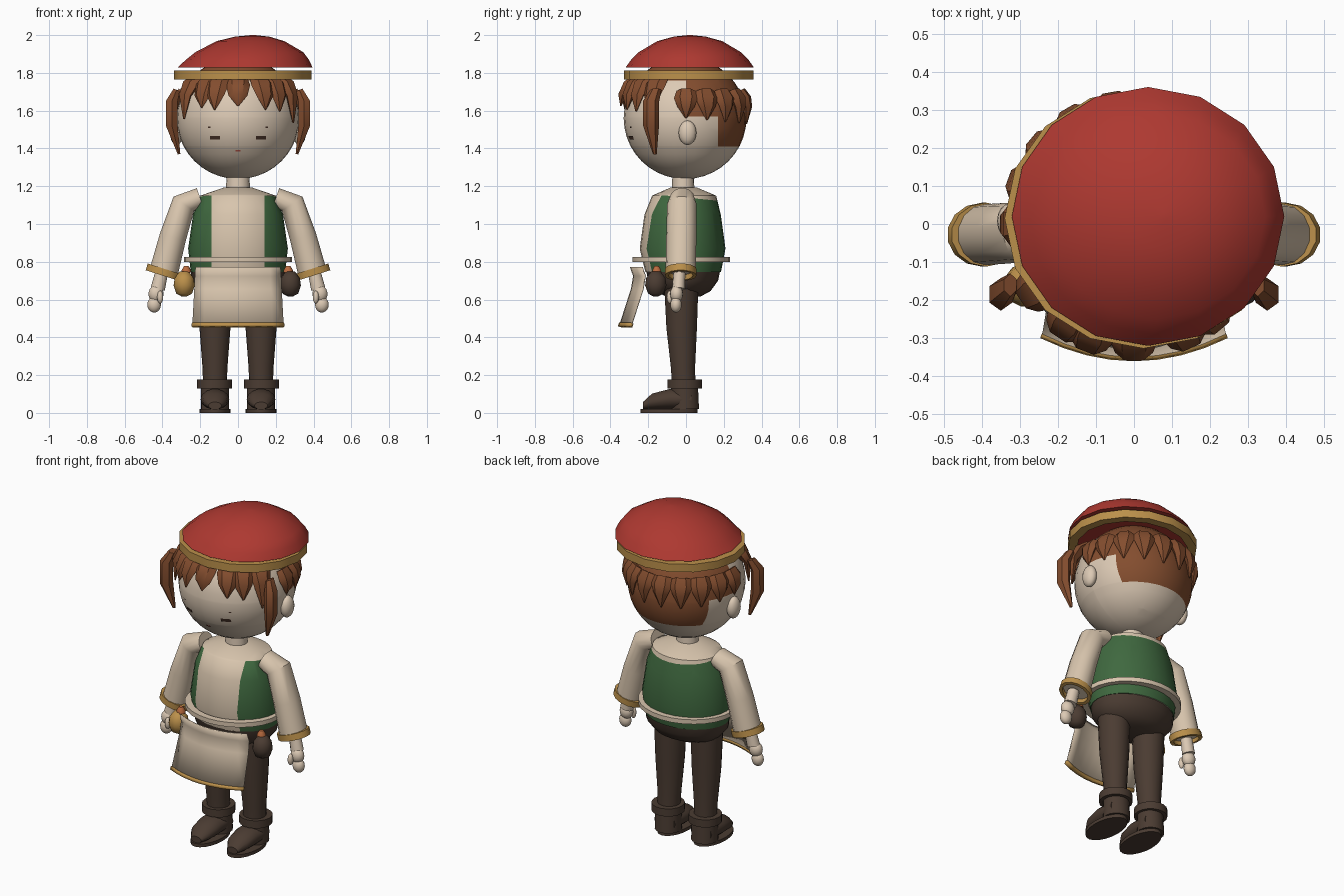
import bpy, bmesh
from math import sin, cos, pi, radians, sqrt
from mathutils import Vector as V

if "Cube" in bpy.data.objects:
    bpy.data.objects.remove(bpy.data.objects["Cube"])


def material(name, *rgb):
    m = bpy.data.materials.new(name)
    m.use_nodes = True
    m.diffuse_color = (*rgb, 1)
    m.node_tree.nodes["Principled BSDF"].inputs["Base Color"].default_value = (*rgb, 1)
    return m


SKIN = material("skin", .72, .59, .46)
CREAM = material("cream cloth", .69, .56, .42)
RED = material("red felt", .42, .04, .03)
GOLD = material("gold trim", .5, .28, .07)
HAIR = material("brown hair", .23, .075, .028)
GREEN = material("green vest", .05, .14, .05)
DARK = material("dark leather", .07, .045, .032)
ORANGE = material("orange knob", .5, .15, .05)
EYE = material("eye brown", .06, .03, .02)
MOUTH = material("mouth red", .5, .1, .07)
X, Y, Z = V((1, 0, 0)), V((0, 1, 0)), V((0, 0, 1))


def finish(name, bm, mats, mirror=False, angle=38):
    bmesh.ops.recalc_face_normals(bm, faces=bm.faces)
    me = bpy.data.meshes.new(name)
    bm.to_mesh(me)
    bm.free()
    for m in mats:
        me.materials.append(m)
    me.shade_smooth()
    me.set_sharp_from_angle(angle=radians(angle))
    ob = bpy.data.objects.new(name, me)
    bpy.context.collection.objects.link(ob)
    if mirror:
        ob.modifiers.new("Mirror", 'MIRROR')
    return ob


def loft_bm(rings, n, closed=False):
    """Skin a row of ellipses given as (centre, axis a, axis b)."""
    bm = bmesh.new()
    loops = [[bm.verts.new(V(c) + a * cos(2 * pi * i / n) + b * sin(2 * pi * i / n))
              for i in range(n)] for c, a, b in rings]
    pairs = list(zip(loops, loops[1:]))
    if closed:
        pairs.append((loops[-1], loops[0]))
    else:
        bm.faces.new(loops[0])
        bm.faces.new(loops[-1])
    for p, q in pairs:
        for i in range(n):
            j = (i + 1) % n
            bm.faces.new((p[i], p[j], q[j], q[i]))
    return bm


def stack(rows):
    """Horizontal ellipses from (cx, cy, z, rx, ry)."""
    return [((cx, cy, z), X * rx, Y * ry) for cx, cy, z, rx, ry in rows]


def band(cx, cy, z0, z1, rx, ry, t):
    return stack([(cx, cy, z0, rx, ry), (cx, cy, z1, rx, ry),
                  (cx, cy, z1, rx - t, ry - t), (cx, cy, z0, rx - t, ry - t)])


def tube(path, side):
    """Rings across a path of (point, half width, half depth)."""
    pts = [V(p[0]) for p in path]
    rings = []
    for i, (p, w, d) in enumerate(path):
        t = (pts[min(i + 1, len(pts) - 1)] - pts[max(i - 1, 0)]).normalized()
        rings.append((pts[i], side * w, t.cross(side).normalized() * d))
    return rings


def ball(name, loc, size, mat, mirror=False):
    bm = bmesh.new()
    bmesh.ops.create_uvsphere(bm, u_segments=16, v_segments=10, radius=1)
    for v in bm.verts:
        v.co = V(loc) + V(a * b for a, b in zip(v.co, size))
    return finish(name, bm, [mat], mirror)


def cut(bm, co, no):
    bmesh.ops.bisect_plane(bm, geom=bm.verts[:] + bm.edges[:] + bm.faces[:],
                           plane_co=co, plane_no=no)


# Head, with the hair cap cut into its surface
HC, HR = V((0, -.005, 1.56)), V((.325, .325, .322))
bm = bmesh.new()
bmesh.ops.create_uvsphere(bm, u_segments=32, v_segments=20, radius=1)
for v in bm.verts:
    v.co = HC + V(a * b for a, b in zip(v.co, HR))
for co, no in (((0, 0, 0), Y), ((0, .17, 0), Y), ((0, 0, 1.57), Z), ((0, 0, 1.41), Z), ((0, 0, 1.76), Z)):
    cut(bm, co, no)
for f in bm.faces:
    c = f.calc_center_median()
    f.material_index = int(c.z > 1.76 or (c.y > 0 and c.z > 1.57) or (c.y > .17 and c.z > 1.41))
finish("head", bm, [SKIN, HAIR], angle=60)
ball("ears", (.325, .008, 1.483), (.035, .047, .065), SKIN, True)


# Face details as thin plates following the head
def face_plate(name, x, z, w, h, mat, mirror=False):
    bm = bmesh.new()
    bmesh.ops.create_grid(bm, x_segments=4, y_segments=2, size=1)
    for v in bm.verts:
        px, pz = x + v.co.x * w, z + v.co.y * h
        k = 1 - (px / HR.x) ** 2 - ((pz - HC.z) / HR.z) ** 2
        v.co = (px, HC.y - HR.y * sqrt(k) - .004, pz)
    for f in bm.faces:
        f.normal_update()
        if f.normal.y > 0:
            f.normal_flip()
    finish(name, bm, [mat], mirror)


face_plate("eyes", .122, 1.457, .026, .01, EYE, True)
face_plate("eyebrows", .152, 1.512, .007, .003, EYE, True)
face_plate("mouth", 0, 1.388, .013, .005, MOUTH)


# Hair locks
def lock(name, deg, rows):
    """Lock hanging from the head at an angle; rows of (radius, z, width, depth)."""
    a = radians(deg)
    out, side = V((cos(a), sin(a), 0)), V((-sin(a), cos(a), 0))
    path = [(out * r + Z * z, w, d) for r, z, w, d in rows]
    finish(name, loft_bm(tube(path, side), 6), [HAIR])


for i in range(10):
    drop = .03 * sin(pi * i / 9)
    lock(f"back_lock_{i}", i * 20, [(.295, 1.705, .05, .025), (.32, 1.665, .064, .03),
         (.33, 1.62, .045, .025), (.325, 1.56 - drop, .004, .004)])
for i, (deg, tip) in enumerate([(-56, .07), (-34, .01), (-21, .02), (0, 0), (25, .02), (40, .03), (58, .09)]):
    lock(f"fringe_lock_{i}", deg - 90, [(.255, 1.775, .05, .025), (.305, 1.735, .064, .035),
         (.338, 1.68, .05, .025), (.345, 1.625 - tip, .004, .004)])
side_path = [((.325, -.16, 1.71), .03, .02), ((.35, -.185, 1.65), .043, .035),
             ((.35, -.185, 1.52), .042, .035), ((.312, -.165, 1.37), .01, .008)]
finish("side_locks", loft_bm(tube(side_path, Y), 6), [HAIR], True)

# Hat
dome = [(.037, .02, 1.828, .358, .34), (.05, .02, 1.87, .325, .31), (.06, .02, 1.91, .285, .27),
        (.066, .02, 1.968, .18, .172), (.075, .02, 1.992, .09, .085), (.08, .02, 2.0, .01, .01)]
finish("hat_dome", loft_bm(stack(dome), 16), [RED], angle=50)
finish("hat_band", loft_bm(band(.025, .015, 1.765, 1.813, .365, .342, .05), 16, True), [GOLD])

# Neck and torso; the vest is cut into the torso surface
finish("neck", loft_bm(stack([(0, -.015, 1.15, .065, .06), (0, -.015, 1.27, .06, .057)]), 16), [SKIN])
torso = [(0, -.015, .745, .25, .2), (0, -.018, .87, .264, .227), (0, -.018, 1.05, .238, .202),
         (0, -.01, 1.15, .2, .17), (0, -.012, 1.193, .075, .07)]
bm = loft_bm(stack(torso), 28)
for co, no in (((.14, 0, 0), X), ((-.14, 0, 0), X), ((0, 0, 1.14), V((0, .1, 1)))):
    cut(bm, co, no)
for f in bm.faces:
    c = f.calc_center_median()
    f.material_index = int(c.z + .1 * c.y < 1.14 and not (abs(c.x) < .14 and c.y < 0))
finish("shirt_and_vest", bm, [CREAM, GREEN], angle=50)
finish("belt", loft_bm(band(0, -.025, .798, .825, .287, .258, .04), 28, True), [CREAM])
hips = [(0, -.015, .615, .13, .09), (0, -.015, .645, .2, .145), (0, -.015, .7, .245, .185),
        (0, -.015, .765, .25, .198)]
finish("hips", loft_bm(stack(hips), 24), [DARK])

# Sleeves, cuffs and hands
arm = [((.2, -.02, 1.138), .065, .056), ((.287, -.022, 1.107), .078, .068),
       ((.345, -.025, .93), .08, .073), ((.392, -.028, .75), .08, .078)]
finish("sleeves", loft_bm(tube(arm, Y), 14), [CREAM], True)
down = V((.3, 0, -.95)).normalized()
across = Y.cross(down)
rim = V((.393, -.028, .748))
finish("cuffs", loft_bm([(rim + down * d, Y * r, across * (r + .012)) for d, r in
                         ((-.015, .084), (.022, .084), (.022, .065), (-.015, .065))], 14, True), [GOLD], True)
wrist = [((.405, -.035, .74), .032, .034), ((.425, -.04, .655), .034, .038)]
finish("wrists", loft_bm(tube(wrist, Y), 12), [SKIN], True)
ball("palms", (.434, -.05, .63), (.04, .034, .045), SKIN, True)
ball("fingers", (.444, -.053, .573), (.036, .03, .042), SKIN, True)
ball("thumbs", (.412, -.085, .613), (.016, .017, .034), SKIN, True)

# Legs and boots
leg = [(.122, -.012, .15, .063, .063), (.122, -.016, .24, .066, .065),
       (.122, -.023, .45, .082, .082), (.122, -.025, .68, .09, .092)]
finish("legs", loft_bm(stack(leg), 18), [DARK], True)
finish("boot_cuffs", loft_bm(band(.125, -.007, .13, .176, .092, .092, .035), 18, True), [DARK], True)
finish("boot_ankles", loft_bm(stack([(.122, -.005, .02, .075, .075), (.122, -.008, .15, .073, .072)]), 18),
       [DARK], True)
foot = [(-.228, .038, .035, .02), (-.18, .06, .065, .043), (-.09, .072, .076, .055), (.03, .072, .07, .05)]
finish("boot_feet", loft_bm([((.122, y, z), X * w, Z * h) for y, z, w, h in foot], 14), [DARK], True)
finish("boot_soles", loft_bm(stack([(.122, -.09, 0, .083, .15), (.122, -.09, .02, .083, .15)]), 20), [DARK], True)


# Apron: a sheet bowed forward, with a gold hem
def bowed_sheet(name, rows, mat, thick):
    bm = bmesh.new()
    n = 8
    grid = [[bm.verts.new((w * (2 * i / n - 1), y + .06 * (2 * i / n - 1) ** 2, z)) for i in range(n + 1)]
            for y, z, w in rows]
    for p, q in zip(grid, grid[1:]):
        for i in range(n):
            bm.faces.new((p[i], p[i + 1], q[i + 1], q[i]))
    ob = finish(name, bm, [mat])
    mod = ob.modifiers.new("Solidify", 'SOLIDIFY')
    mod.thickness, mod.offset = thick, 0


bowed_sheet("apron", [(-.293, .772, .224), (-.276, .725, .227), (-.288, .655, .23), (-.348, .468, .24)], CREAM, .008)
bowed_sheet("apron_hem", [(-.346, .475, .241), (-.352, .456, .243)], GOLD, .018)

# Belt pouches with knobs
for name, x, mat in (("left_pouch", .277, DARK), ("right_pouch", -.285, GOLD)):
    body = [(x, -.16, .617, .015, .015), (x, -.16, .632, .042, .042), (x, -.16, .675, .056, .058),
            (x, -.16, .715, .05, .052), (x, -.16, .748, .025, .025)]
    finish(name, loft_bm(stack(body), 14), [mat], angle=60)
    kx = x * .96
    finish(name + "_knob", loft_bm(stack([(kx, -.155, .742, .026, .026), (kx, -.155, .757, .024, .024),
           (kx, -.155, .777, .012, .012)]), 10), [ORANGE])
